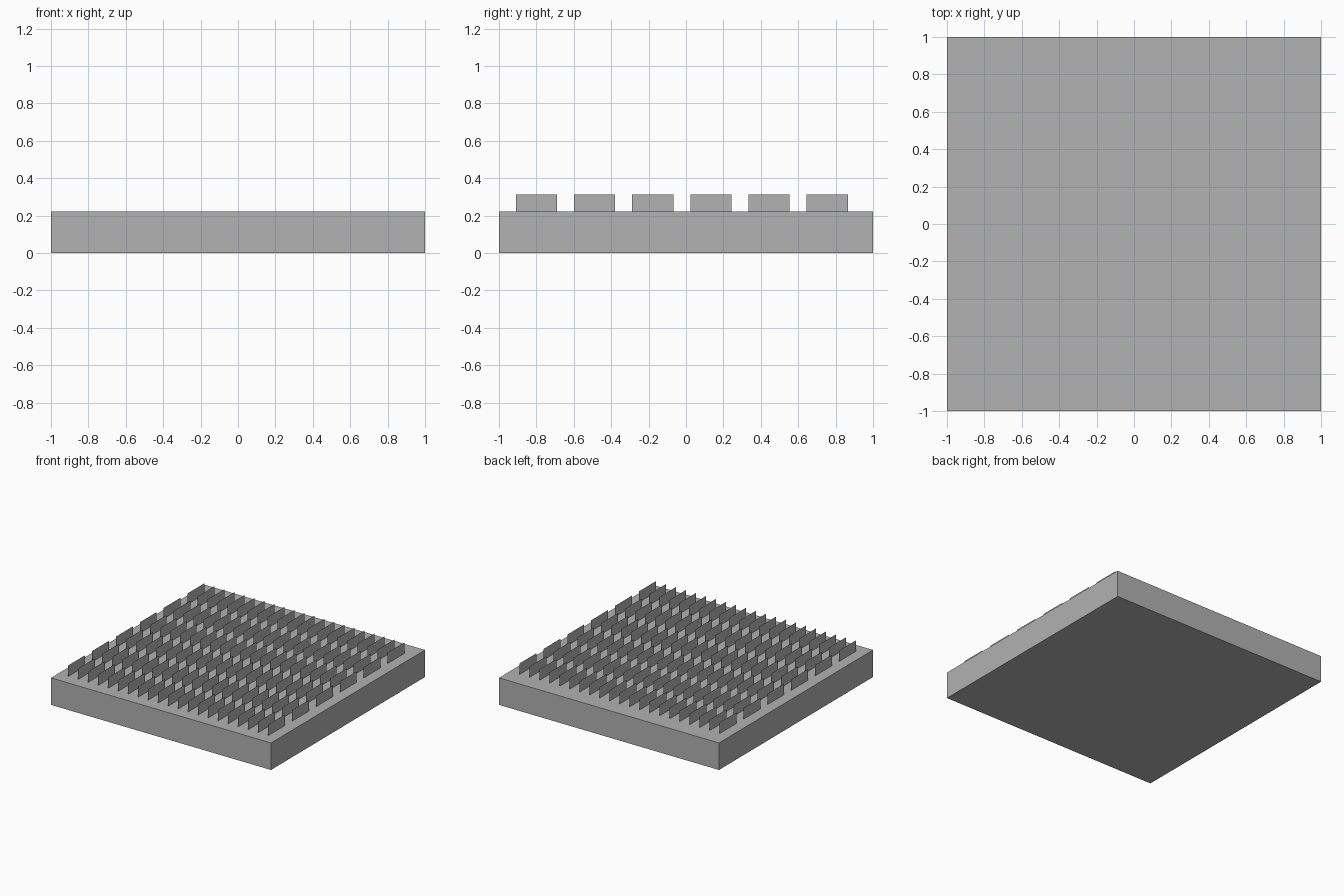
import bpy
import bmesh

# Remove the default cube
cube = bpy.data.objects.get("Cube")
if cube:
    bpy.data.objects.remove(cube, do_unlink=True)

BASE_HEIGHT = 0.222
FIN_TOP = 0.312
FIN_LENGTH = 0.22
COLUMNS, COLUMN_STEP = 21, 1 / 11
ROWS, ROW_STEP, FIRST_ROW = 6, 0.311, -0.91

grey = bpy.data.materials.new("plain_grey")
grey.use_nodes = True
colour = (0.445, 0.445, 0.445, 1)
grey.diffuse_color = colour
grey.node_tree.nodes["Principled BSDF"].inputs["Base Color"].default_value = colour


def finish(name, bm):
    mesh = bpy.data.meshes.new(name)
    bm.to_mesh(mesh)
    bm.free()
    mesh.materials.append(grey)
    obj = bpy.data.objects.new(name, mesh)
    bpy.context.collection.objects.link(obj)
    return obj


# Solid square base plate
bm = bmesh.new()
bmesh.ops.create_cube(bm, size=1)
bmesh.ops.scale(bm, vec=(2, 2, BASE_HEIGHT), verts=bm.verts)
bmesh.ops.translate(bm, vec=(0, 0, BASE_HEIGHT / 2), verts=bm.verts)
finish("base_plate", bm)

# One row of paper-thin upright fins, repeated from front to back
bm = bmesh.new()
for column in range(COLUMNS):
    x = (column - (COLUMNS - 1) / 2) * COLUMN_STEP
    corners = [(0, BASE_HEIGHT), (FIN_LENGTH, BASE_HEIGHT),
               (FIN_LENGTH, FIN_TOP), (0, FIN_TOP)]
    bm.faces.new([bm.verts.new((x, FIRST_ROW + y, z)) for y, z in corners])
fins = finish("cooling_fins", bm)
rows = fins.modifiers.new("rows", 'ARRAY')
rows.count = ROWS
rows.use_relative_offset = False
rows.use_constant_offset = True
rows.constant_offset_displace = (0, ROW_STEP, 0)
